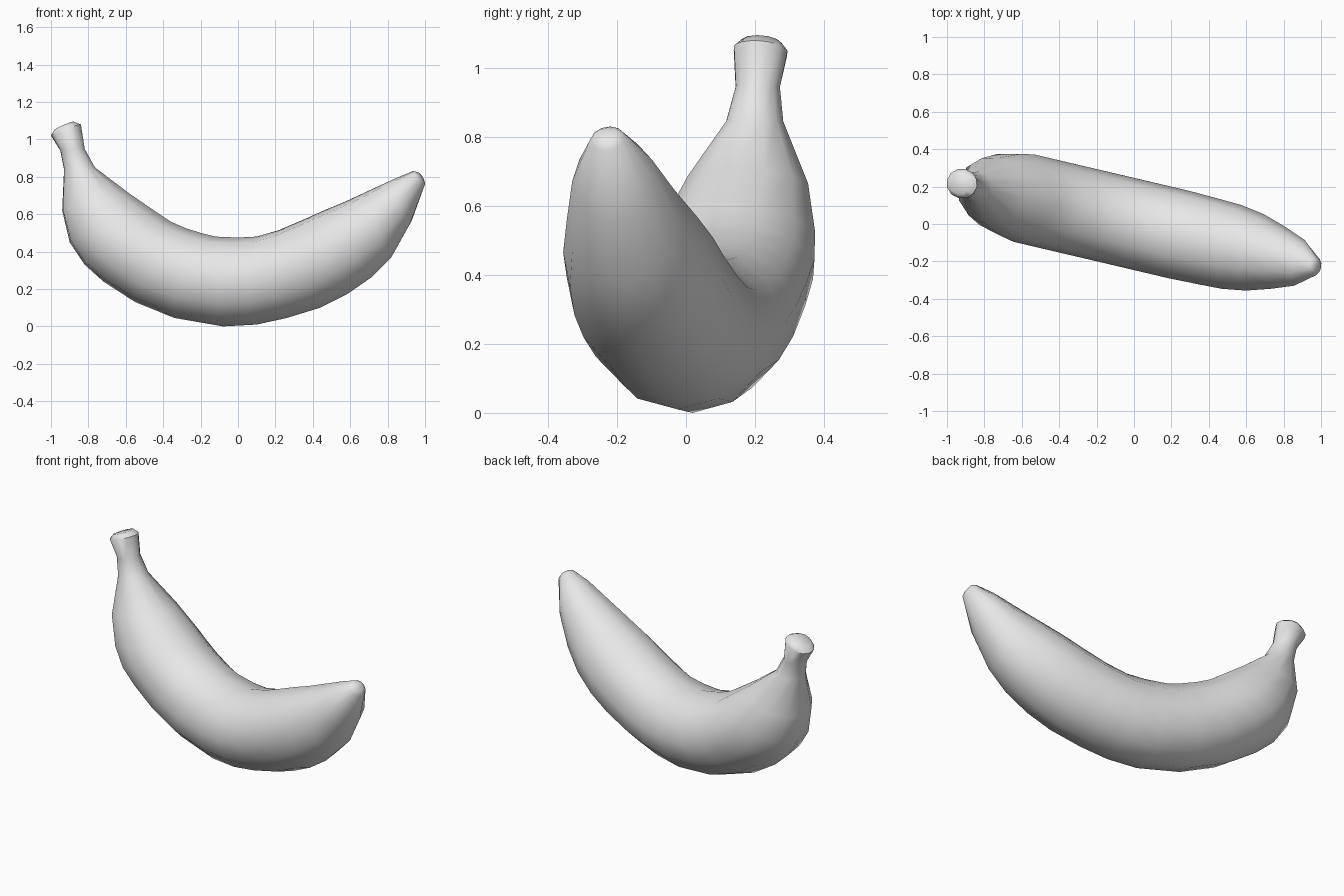
import bpy
import bmesh
import math
from mathutils import Vector

default_cube = bpy.data.objects.get("Cube")
if default_cube:
    bpy.data.objects.remove(default_cube, do_unlink=True)

SIDES = 12
SLOPE = -0.235  # the fruit bends in an upright plane turned about z
ACROSS = Vector((-SLOPE, 1, 0)).normalized()

# Cross-sections from stem to tip:
# outer edge x, z; inner edge x, z; half width across
SECTIONS = [
    (-.98, 1.05, -.88, 1.095, .06),
    (-1, 1.02, -.84, 1.08, .08),
    (-.95, .94, -.82, .95, .066),
    (-.93, .84, -.765, .85, .085),
    (-.94, .62, -.58, .71, .18),
    (-.9, .45, -.42, .6, .225),
    (-.82, .33, -.36, .56, .24),
    (-.72, .24, -.28, .525, .24),
    (-.55, .13, -.2, .5, .24),
    (-.34, .045, -.12, .48, .24),
    (-.08, 0, 0, .475, .24),
    (.1, .01, .1, .48, .24),
    (.26, .045, .22, .515, .24),
    (.44, .1, .36, .575, .235),
    (.58, .17, .46, .62, .23),
    (.71, .26, .58, .67, .21),
    (.82, .37, .72, .735, .17),
    (.92, .55, .85, .795, .125),
    (1, .76, .935, .83, .05),
    (.99, .79, .96, .825, .03),
]


def in_plane(x, z):
    """Point on the upright plane in which the fruit bends."""
    return Vector((x, SLOPE * x, z))


def add_ring(bm, section):
    """One elliptical cross-section, starting at its outer edge."""
    outer_x, outer_z, inner_x, inner_z, width = section
    outer, inner = in_plane(outer_x, outer_z), in_plane(inner_x, inner_z)
    centre, reach = (outer + inner) / 2, (outer - inner) / 2
    angles = [math.tau * i / SIDES for i in range(SIDES)]
    return [bm.verts.new(centre + reach * math.cos(a) + ACROSS * width * math.sin(a))
            for a in angles]


def make_material(name, colour):
    mat = bpy.data.materials.new(name)
    mat.use_nodes = True
    mat.diffuse_color = colour
    shader = next(n for n in mat.node_tree.nodes if n.type == "BSDF_PRINCIPLED")
    shader.inputs["Base Color"].default_value = colour
    return mat


# Skin bridged from stem to tip, closed at both ends
bm = bmesh.new()
rings = [add_ring(bm, section) for section in SECTIONS]
for ring, following in zip(rings, rings[1:]):
    for i in range(SIDES):
        j = (i + 1) % SIDES
        bm.faces.new((ring[i], ring[j], following[j], following[i]))
for end in (rings[0], rings[-1]):
    bm.faces.new(end)
bmesh.ops.recalc_face_normals(bm, faces=bm.faces)

mesh = bpy.data.meshes.new("banana")
bm.to_mesh(mesh)
bm.free()
banana = bpy.data.objects.new("banana", mesh)
bpy.context.collection.objects.link(banana)
mesh.materials.append(make_material("light grey", (.8, .8, .8, 1)))

# Smooth skin with a crisp stem rim
bpy.ops.object.select_all(action="DESELECT")
banana.select_set(True)
bpy.context.view_layer.objects.active = banana
bpy.ops.object.shade_smooth_by_angle(angle=math.radians(50))
